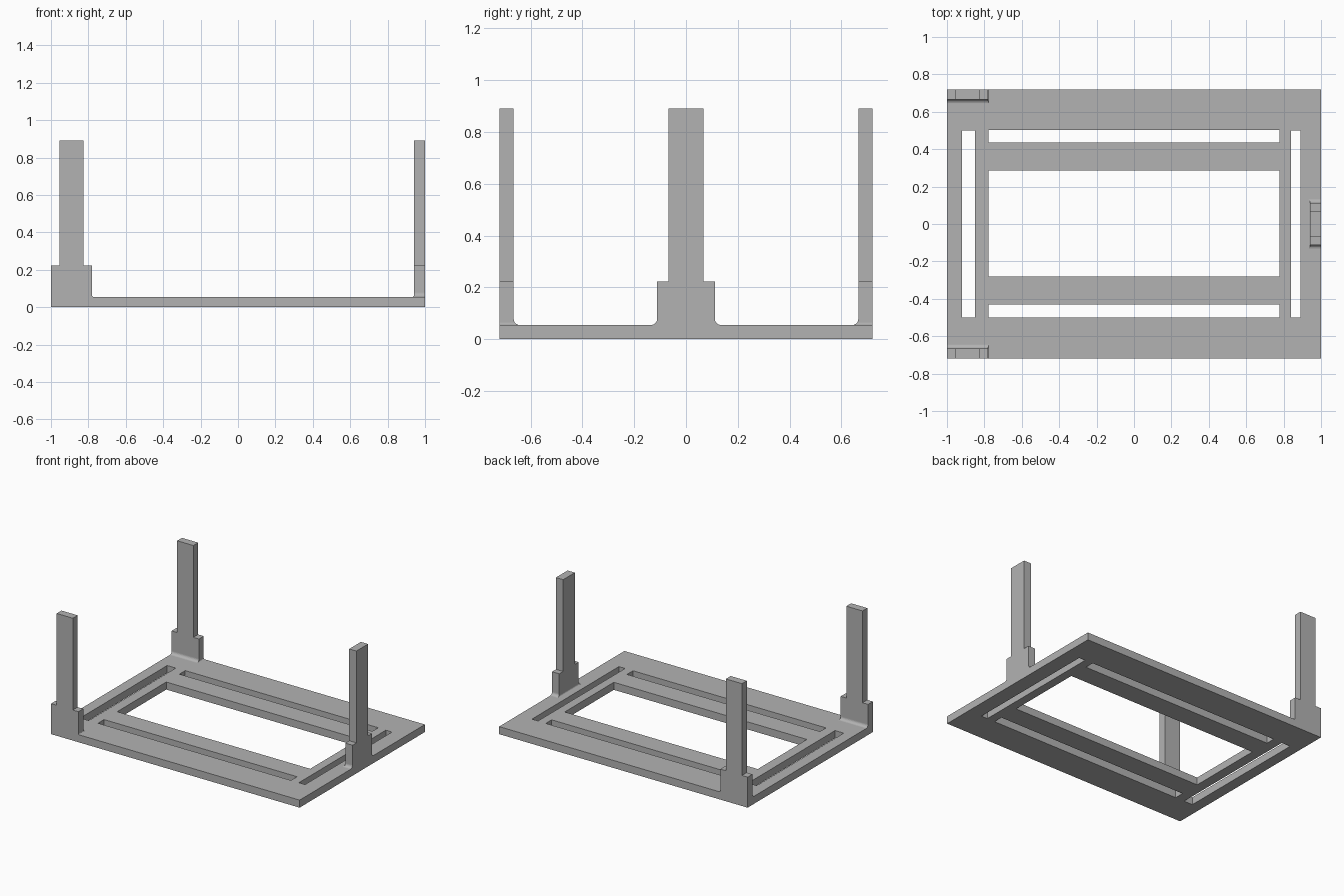
import bpy, bmesh
from math import sqrt

if "Cube" in bpy.data.objects:
    bpy.data.objects.remove(bpy.data.objects["Cube"], do_unlink=True)

HX, HY = 1.0, 0.72               # half size of the frame plate
PLATE, STEP, TOP = 0.055, 0.222, 0.89

grey = bpy.data.materials.new("plain grey")
GREY = (0.45, 0.45, 0.45, 1)
grey.diffuse_color = GREY
grey.use_nodes = True
grey.node_tree.nodes["Principled BSDF"].inputs["Base Color"].default_value = GREY


def finish(bm, name):
    bmesh.ops.remove_doubles(bm, verts=bm.verts, dist=1e-5)
    bmesh.ops.dissolve_limit(bm, angle_limit=0.01, verts=bm.verts, edges=bm.edges)
    bmesh.ops.recalc_face_normals(bm, faces=bm.faces)
    mesh = bpy.data.meshes.new(name)
    bm.to_mesh(mesh)
    bm.free()
    mesh.materials.append(grey)
    obj = bpy.data.objects.new(name, mesh)
    bpy.context.collection.objects.link(obj)
    return obj


def rect(bm, x0, x1, y0, y1, z):
    return [bm.verts.new((x, y, z)) for x, y in ((x0, y0), (x1, y0), (x1, y1), (x0, y1))]


def loft(name, sections):
    """Closed solid through rectangles (x0, x1, y0, y1, z)."""
    bm = bmesh.new()
    rings = [rect(bm, *s) for s in sections]
    for a, b in zip(rings, rings[1:]):
        for i in range(4):
            j = (i + 1) % 4
            bm.faces.new((a[i], a[j], b[j], b[i]))
    bm.faces.new(rings[0])
    bm.faces.new(rings[-1])
    return finish(bm, name)


# Frame plate: a cell grid with the openings left out, then thickened
openings = [(-0.92, -0.85, -0.5, 0.5), (0.84, 0.89, -0.5, 0.5),
            (-0.777, 0.777, -0.28, 0.285),
            (-0.777, 0.777, 0.435, 0.503), (-0.777, 0.777, -0.5, -0.43)]
xs = sorted({-HX, HX} | {v for o in openings for v in o[:2]})
ys = sorted({-HY, HY} | {v for o in openings for v in o[2:]})
bm = bmesh.new()
for x0, x1 in zip(xs, xs[1:]):
    for y0, y1 in zip(ys, ys[1:]):
        cx, cy = (x0 + x1) / 2, (y0 + y1) / 2
        if not any(a < cx < b and c < cy < d for a, b, c, d in openings):
            bm.faces.new(rect(bm, x0, x1, y0, y1, 0))
bmesh.ops.remove_doubles(bm, verts=bm.verts, dist=1e-5)
up = bmesh.ops.extrude_face_region(bm, geom=bm.faces[:])["geom"]
bmesh.ops.translate(bm, vec=(0, 0, PLATE),
                    verts=[v for v in up if isinstance(v, bmesh.types.BMVert)])
finish(bm, "frame_plate")


def flare(radius, h):
    """Sideways reach of a concave fillet at height h above the plate."""
    return radius - sqrt(radius ** 2 - (radius - h) ** 2) if h < radius else 0


def upright(name, x0, x1, y0, y1, inset_x, inset_y, rx, ry):
    """Wide foot with a filleted root, and a narrower post on top."""
    heights = [max(rx, ry) * (i / 8) ** 2 for i in range(9)]
    sections = [(max(-HX, x0 - flare(rx, h)), min(HX, x1 + flare(rx, h)),
                 max(-HY, y0 - flare(ry, h)), min(HY, y1 + flare(ry, h)), PLATE + h)
                for h in heights]
    loft(name + "_foot", sections + [(x0, x1, y0, y1, STEP)])
    body = (x0 + inset_x, x1 - inset_x, y0 + inset_y, y1 - inset_y)
    loft(name + "_post", [body + (STEP,), body + (TOP,)])


# Two corner uprights on the right, one centred on the left edge
upright("front_corner", -1, -0.78, -HY, -0.665, 0.045, 0, 0.008, 0.022)
upright("back_corner", -1, -0.78, 0.665, HY, 0.045, 0, 0.008, 0.022)
upright("left_side", 0.942, 1, -0.112, 0.112, 0, 0.045, 0.01, 0.022)
